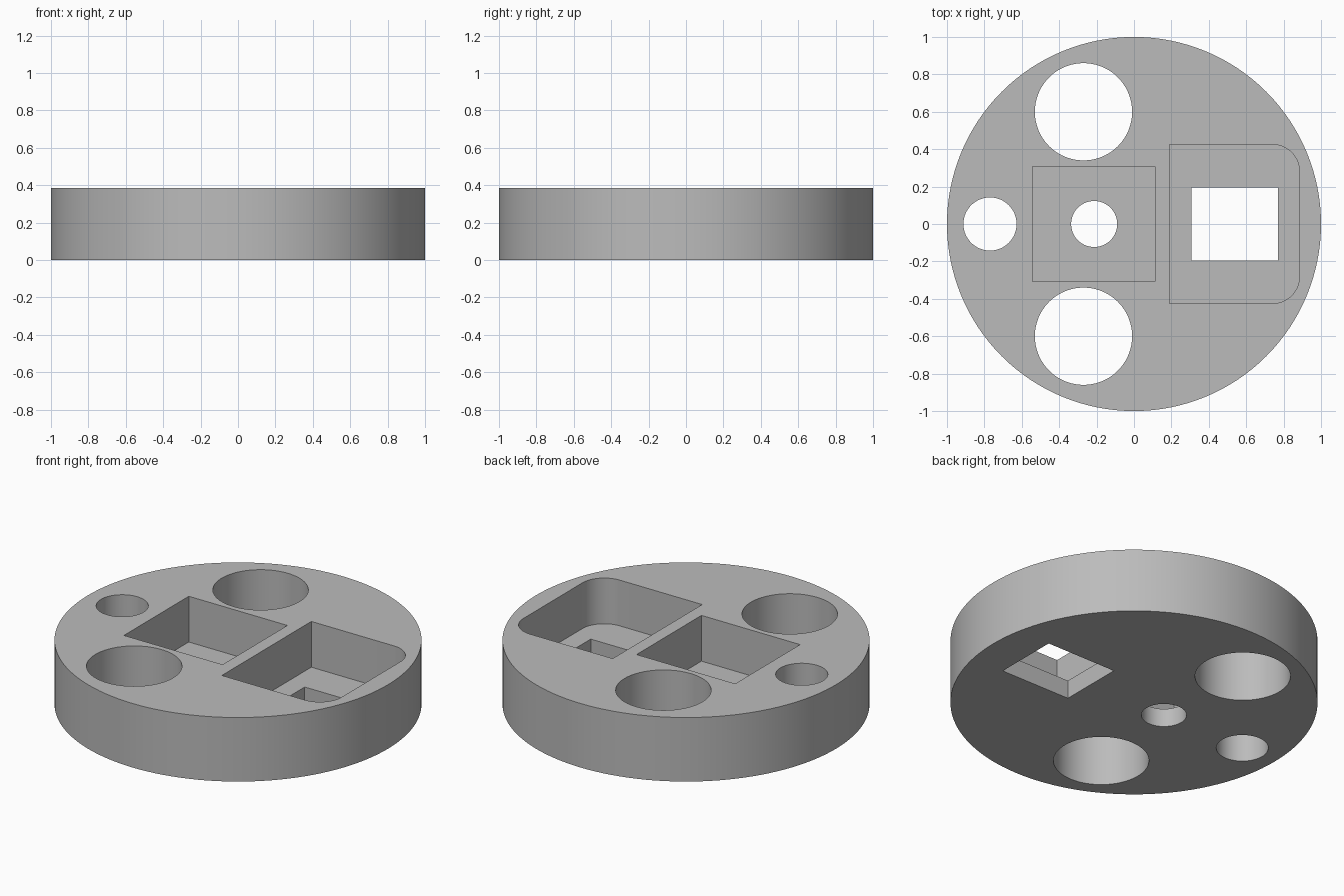
import bpy, bmesh, math
from mathutils import Vector

default = bpy.data.objects.get("Cube")
if default:
    bpy.data.objects.remove(default, do_unlink=True)

HEIGHT, FLOOR, OVER = 0.385, 0.11, 0.1

grey = bpy.data.materials.new("plain grey")
grey.use_nodes = True
colour = (0.5, 0.5, 0.5, 1)
grey.diffuse_color = colour
grey.node_tree.nodes["Principled BSDF"].inputs["Base Color"].default_value = colour


def prism(name, outline, z0, z1):
    """Extrude a flat outline between two heights."""
    bm = bmesh.new()
    face = bm.faces.new([bm.verts.new((x, y, z0)) for x, y in outline])
    grown = bmesh.ops.extrude_face_region(bm, geom=[face])["geom"]
    verts = [g for g in grown if isinstance(g, bmesh.types.BMVert)]
    bmesh.ops.translate(bm, verts=verts, vec=Vector((0, 0, z1 - z0)))
    bmesh.ops.recalc_face_normals(bm, faces=bm.faces)
    mesh = bpy.data.meshes.new(name)
    bm.to_mesh(mesh)
    bm.free()
    mesh.materials.append(grey)
    obj = bpy.data.objects.new(name, mesh)
    bpy.context.collection.objects.link(obj)
    return obj


def arc(x, y, r, start=0, sweep=360, steps=96):
    count = steps if sweep == 360 else steps + 1
    angles = [math.radians(start + sweep * i / steps) for i in range(count)]
    return [(x + r * math.cos(a), y + r * math.sin(a)) for a in angles]


def box(x0, x1, y):
    return [(x0, -y), (x1, -y), (x1, y), (x0, y)]


# Round body
body = prism("round_holder_body", arc(0, 0, 1, steps=128), 0, HEIGHT)

# Through holes
low, high = -OVER, HEIGHT + OVER
cutters = [prism("large_hole_cutter", arc(-0.27, side * 0.6, 0.26), low, high)
           for side in (-1, 1)]
cutters += [
    prism("small_hole_cutter", arc(-0.77, 0, 0.142), low, high),
    prism("centre_hole_cutter", arc(-0.213, 0, 0.123), low, high),
    prism("square_hole_cutter", box(0.307, 0.77, 0.195), low, high),
]

# Blind pockets open at the top; the outer one has two rounded corners
outer = ([(0.19, -0.425)] + arc(0.74, -0.28, 0.145, -90, 90, 16)
         + arc(0.74, 0.28, 0.145, 0, 90, 16) + [(0.19, 0.425)])
cutters += [
    prism("centre_pocket_cutter", box(-0.543, 0.113, 0.308), FLOOR, high),
    prism("outer_pocket_cutter", outer, FLOOR, high),
]

# Cut everything and keep only the finished body
for cutter in cutters:
    cutter.hide_render = True
    cut = body.modifiers.new(cutter.name, "BOOLEAN")
    cut.operation, cut.solver, cut.object = "DIFFERENCE", "EXACT", cutter
bpy.context.view_layer.objects.active = body
body.select_set(True)
for cut in list(body.modifiers):
    bpy.ops.object.modifier_apply(modifier=cut.name)
for cutter in cutters:
    bpy.data.objects.remove(cutter, do_unlink=True)

bpy.ops.object.shade_smooth_by_angle(angle=math.radians(30))
